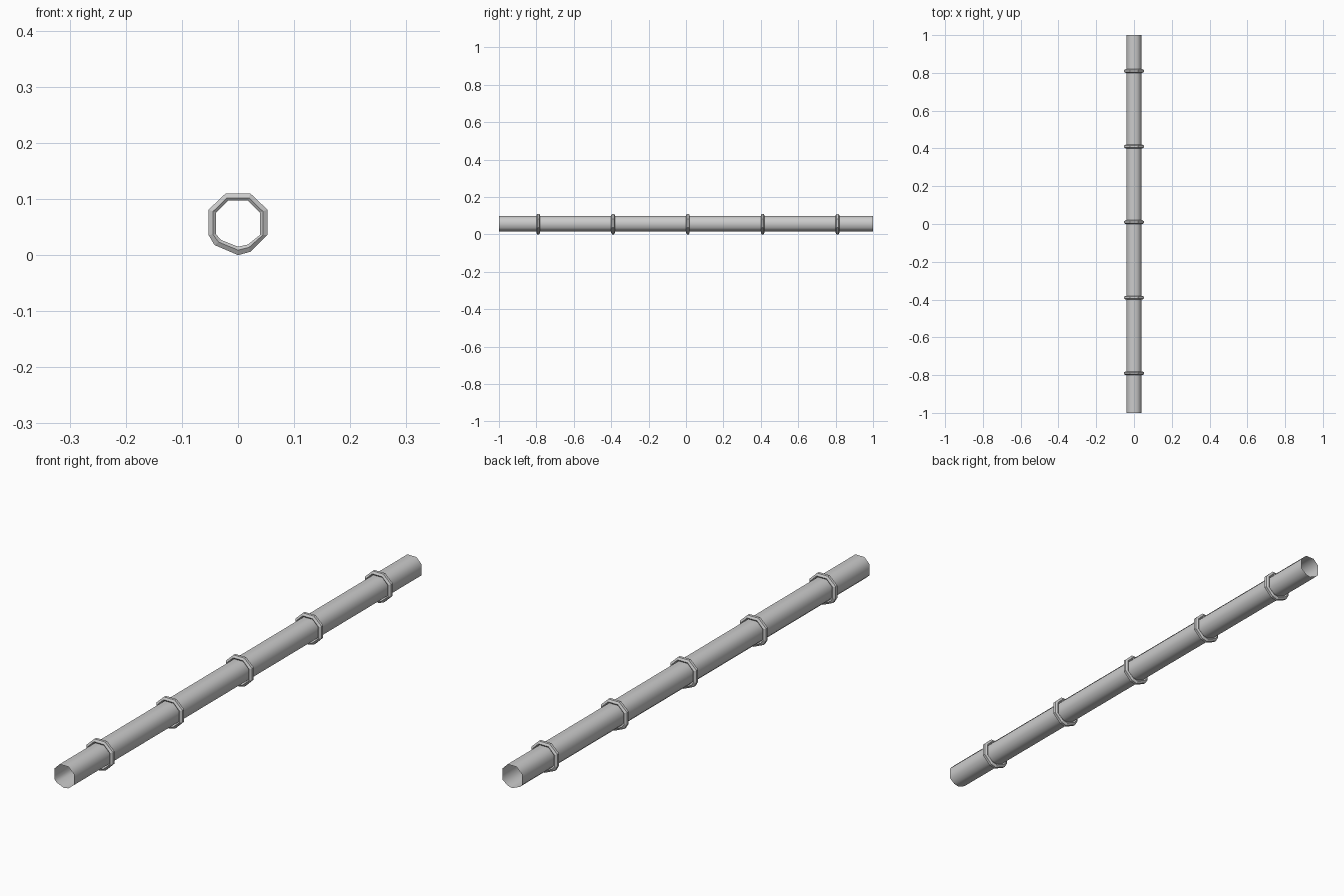
import bpy, math

if "Cube" in bpy.data.objects:
    bpy.data.objects.remove(bpy.data.objects["Cube"])

# Cross-sections (x, z): rounded octagon with a slightly uneven underside
INNER = [(-.018, .097), (.018, .097), (.039, .076), (.039, .036), (.018, .019),
         (0, .015), (-.030, .027), (-.039, .037), (-.039, .076)]
OUTER = [(-.022, .110), (.022, .110), (.0525, .081), (.0525, .036), (.022, .006),
         (0, 0), (-.042, .018), (-.0525, .036), (-.0525, .081)]
N = len(INNER)


def loft(name, stations, closed=False):
    """Bridge cross-section loops; each station is (y, blend from inner to outer)."""
    verts = [(a[0] + (b[0] - a[0]) * t, y, a[1] + (b[1] - a[1]) * t)
             for y, t in stations for a, b in zip(INNER, OUTER)]
    count = len(stations)
    faces = []
    for s in range(count if closed else count - 1):
        n = (s + 1) % count
        for i in range(N):
            j = (i + 1) % N
            faces.append((s * N + i, s * N + j, n * N + j, n * N + i))
    mesh = bpy.data.meshes.new(name)
    mesh.from_pydata(verts, [], faces)
    obj = bpy.data.objects.new(name, mesh)
    bpy.context.collection.objects.link(obj)
    return obj


def smooth(obj, degrees):
    bpy.ops.object.select_all(action='DESELECT')
    obj.select_set(True)
    bpy.context.view_layer.objects.active = obj
    bpy.ops.object.shade_smooth_by_angle(angle=math.radians(degrees))


# Open-ended thin pipe
pipe = loft("pipe", [(-1, 0), (1, 0)])
smooth(pipe, 60)

# Five evenly spaced collars with chamfered rims
for k in range(-2, 3):
    y = 0.01 + 0.4 * k
    loft(f"collar_{k + 3}", [(y - .006, 0), (y - .010, .4), (y - .005, 1),
                             (y + .005, 1), (y + .010, .4), (y + .006, 0)])
